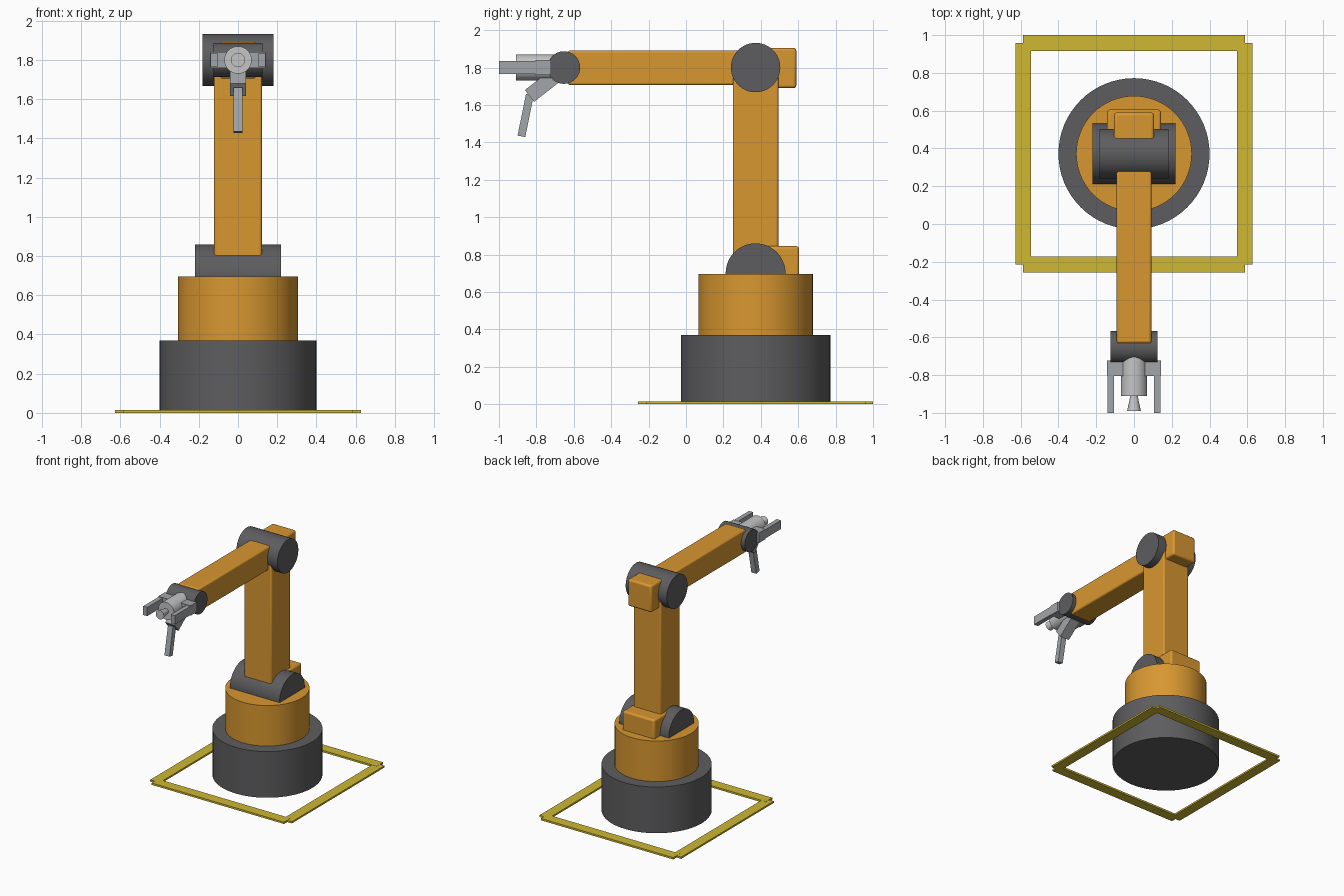
import bpy, math
from mathutils import Vector

if "Cube" in bpy.data.objects:
    bpy.data.objects.remove(bpy.data.objects["Cube"])

CY = 0.372          # y of the robot's turning axis


def material(name, rgb):
    m = bpy.data.materials.new(name)
    m.diffuse_color = (*rgb, 1)
    m.use_nodes = True
    m.node_tree.nodes["Principled BSDF"].inputs["Base Color"].default_value = m.diffuse_color
    return m


ORANGE = material("orange_paint", (0.69, 0.31, 0.03))
DARK = material("dark_grey", (0.11, 0.11, 0.115))
YELLOW = material("safety_yellow", (0.62, 0.48, 0.035))
LIGHT = material("light_metal", (0.56, 0.56, 0.56))
METAL = material("finger_metal", (0.36, 0.38, 0.40))


def finish(name, mat):
    o = bpy.context.object
    o.name = o.data.name = name
    o.data.materials.append(mat)
    return o


def box(name, mat, x, y, z, bevel=0.0):
    """Box from (min, max) ranges, with an optional rounded edge."""
    c = [(r[0] + r[1]) / 2 for r in (x, y, z)]
    bpy.ops.mesh.primitive_cube_add(size=1, location=c)
    o = finish(name, mat)
    o.scale = [r[1] - r[0] for r in (x, y, z)]
    bpy.ops.object.transform_apply(location=False, rotation=False, scale=True)
    if bevel:
        b = o.modifiers.new("rounded_edges", 'BEVEL')
        b.width, b.segments = bevel, 3
        bpy.ops.object.shade_smooth_by_angle(angle=math.radians(35))
    return o


def rod(name, mat, a, b, r1, r2=None):
    """Cylinder or cone between two points."""
    a, b = Vector(a), Vector(b)
    bpy.ops.mesh.primitive_cone_add(vertices=64, radius1=r1, radius2=r1 if r2 is None else r2,
                                    depth=(b - a).length, location=(a + b) / 2,
                                    rotation=(b - a).to_track_quat('Z', 'Y').to_euler())
    o = finish(name, mat)
    bpy.ops.object.shade_smooth_by_angle(angle=math.radians(35))
    return o


def bar(name, mat, a, b, width, thick):
    """Square bar between two (y, z) points in the middle plane."""
    a, b = Vector((0, *a)), Vector((0, *b))
    d = b - a
    bpy.ops.mesh.primitive_cube_add(size=1, location=(a + b) / 2,
                                    rotation=(math.atan2(-d.y, d.z), 0, 0))
    o = finish(name, mat)
    o.scale = (width, thick, d.length)
    return o


# floor marking: four overlapping strips
for s, side in ((-1, "left"), (1, "right")):
    e = sorted((s * 0.545, s * 0.628))
    box("floor_strip_" + side, YELLOW, e, (CY - 0.587, CY + 0.587), (0, 0.014))
    box("floor_strip_" + ("front" if s < 0 else "back"), YELLOW,
        (-0.587, 0.587), (CY + e[0], CY + e[1]), (0, 0.015))

# base and turret
rod("base", DARK, (0, CY, 0), (0, CY, 0.37), 0.40)
rod("turret", ORANGE, (0, CY, 0.36), (0, CY, 0.695), 0.306)

# joints lying along x
for name, y, z, r, w in (("shoulder_joint", CY, 0.70, 0.16, 0.22),
                         ("elbow_joint", CY, 1.80, 0.132, 0.182),
                         ("wrist_joint", -0.653, 1.80, 0.087, 0.125)):
    rod(name, DARK, (-w, y, z), (w, y, z), r)

# arms and motor housings
box("upper_arm", ORANGE, (-0.122, 0.122), (CY - 0.122, CY + 0.122), (0.68, 1.80), 0.012)
box("forearm", ORANGE, (-0.092, 0.092), (-0.632, CY), (1.706, 1.892), 0.012)
box("shoulder_motor", ORANGE, (-0.143, 0.143), (CY, 0.605), (0.60, 0.845), 0.015)
box("elbow_motor", ORANGE, (-0.106, 0.106), (CY + 0.03, 0.59), (1.69, 1.905), 0.015)

# tool hub and flared nozzle
rod("tool_hub", LIGHT, (0, -0.66, 1.80), (0, -0.91, 1.80), 0.07)
rod("tool_nozzle", LIGHT, (0, -0.90, 1.80), (0, -0.99, 1.80), 0.018, 0.036)

# side fingers
for s, side in ((-1, "left"), (1, "right")):
    box("finger_bracket_" + side, METAL, sorted((s * 0.04, s * 0.143)),
        (-0.805, -0.722), (1.76, 1.84))
    box("finger_" + side, METAL, sorted((s * 0.105, s * 0.141)),
        (-1.0, -0.80), (1.765, 1.835))

# lower finger, opened downward
bar("finger_bracket_lower", METAL, (-0.71, 1.747), (-0.837, 1.648), 0.084, 0.08)
bar("finger_lower", METAL, (-0.835, 1.655), (-0.880, 1.432), 0.044, 0.042)
